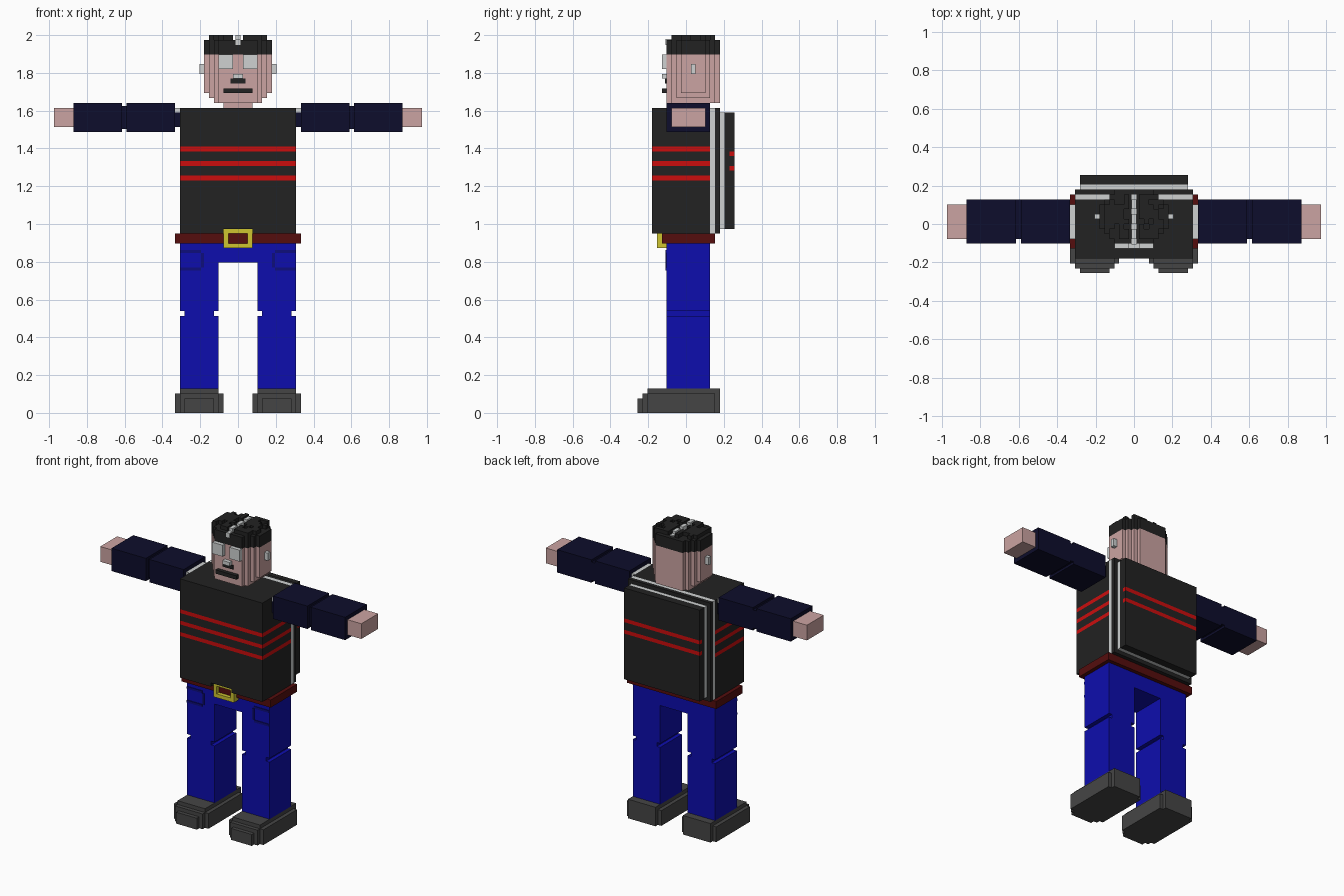
import bpy
import bmesh
import random
from mathutils import Vector

random.seed(4)
U = 2 / 78  # size of one block

cube = bpy.data.objects.get("Cube")
if cube:
    bpy.data.objects.remove(cube, do_unlink=True)


def material(name, r, g, b):
    mat = bpy.data.materials.new(name)
    mat.use_nodes = True
    mat.diffuse_color = (r, g, b, 1)
    mat.node_tree.nodes["Principled BSDF"].inputs["Base Color"].default_value = (r, g, b, 1)
    return mat


BLACK = material("soft black", .016, .016, .016)
NAVY = material("navy", .004, .004, .025)
BLUE = material("jeans blue", .004, .004, .42)
SEAM = material("dark blue", .004, .004, .2)
SKIN = material("skin", .6, .37, .36)
LIGHT = material("light grey", .62, .64, .64)
GREY = material("shoe grey", .06, .06, .06)
RED = material("red", .6, .004, .004)
MAROON = material("maroon", .09, .004, .004)
YELLOW = material("yellow", .62, .56, .03)


def part(name, mat, *boxes, mirror=False, stripes=()):
    """Join boxes (x0, x1, y0, y1, z0, z1), in blocks; stripes are red one-block bands."""
    bm = bmesh.new()
    for x0, x1, y0, y1, z0, z1 in boxes:
        low, high = Vector((x0, y0, z0)) * U, Vector((x1, y1, z1)) * U
        for v in bmesh.ops.create_cube(bm, size=1)["verts"]:
            v.co = (low + high) / 2 + v.co * (high - low)
    for z in stripes:
        for level in (z, z + 1):
            bmesh.ops.bisect_plane(bm, geom=bm.verts[:] + bm.edges[:] + bm.faces[:],
                                   plane_co=(0, 0, level * U), plane_no=(0, 0, 1))
    for f in bm.faces:
        middle = f.calc_center_median().z / U
        f.material_index = int(any(z < middle < z + 1 for z in stripes))
    mesh = bpy.data.meshes.new(name)
    bm.to_mesh(mesh)
    bm.free()
    mesh.materials.append(mat)
    if stripes:
        mesh.materials.append(RED)
    obj = bpy.data.objects.new(name, mesh)
    bpy.context.collection.objects.link(obj)
    if mirror:
        obj.modifiers.new("Mirror", "MIRROR").use_mirror_merge = False
    return obj


def rounded(base, top, shrink=0):
    """Stepped round plan shared by the head and hair; base gives each step's bottom."""
    return [(i + shrink - 7, 7 - i - shrink, -1 - i, 4 + i, z, top)
            for i, z in enumerate(base)]


# Shoes with stepped toes
part("shoes", GREY, (3, 13, -8, 6, 0, 4), (4, 12, -8, 7, 0, 5),
     (4, 12, -9, 0, 0, 4), (5, 11, -10, 0, 0, 3), mirror=True)

# Jeans
part("lower_legs", BLUE, (4, 12, -4, 5, 5, 20), mirror=True)
part("knees", BLUE, (5, 11, -4, 5, 20, 21), mirror=True)
part("upper_legs", BLUE, (4, 12, -4, 5, 21, 35), mirror=True)
part("hips", BLUE, (-4, 4, -4, 5, 31, 35))
part("pocket_seams", SEAM, (7, 7.6, -4.2, -4, 30, 33), (7.6, 12, -4.2, -4, 29.4, 30),
     (7.6, 12, -4.2, -4, 33, 33.6), mirror=True)

# Belt and buckle
part("belt", MAROON, (-13, 13, -5, 6, 35, 37))
part("buckle", YELLOW, (-3, -2, -6, -4, 34, 38), (2, 3, -6, -4, 34, 38),
     (-2, 2, -6, -4, 34, 35), (-2, 2, -6, -4, 37, 38))

# Striped jumper, notched at the hem for the buckle
part("torso", BLACK, (-12, 12, -7, 5, 38, 63), stripes=(48, 51, 54))
part("torso_hem", BLACK, (-12, -3, -7, 5, 37, 38), (3, 12, -7, 5, 37, 38),
     (-3, 3, -4, 5, 37, 38))

# Layered back panel
part("back_lining", LIGHT, (-12, 12, 5, 6, 37, 63))
part("back_panel", BLACK, (-12, 12, 6, 7, 37, 63))
part("pack_lining", LIGHT, (-11, 11, 7, 8, 38, 62))
part("pack_body", BLACK, (-11, 11, 8, 9, 38, 62))
part("pack_cover", BLACK, (-11, 11, 9, 10, 38, 62), stripes=(50, 53))

# Arms
part("shoulder_joints", NAVY, (12, 13, -3, 4, 59, 62), mirror=True)
part("shoulder_plates", LIGHT, (12, 13, -3, 4, 62, 63), mirror=True)
part("upper_arms", NAVY, (13, 23, -4, 5, 58, 64), mirror=True)
part("elbows", NAVY, (23, 24, -3, 5, 58.6, 63.4), mirror=True)
part("forearms", NAVY, (24, 34, -4, 5, 58, 64), mirror=True)
part("hands", SKIN, (34, 38, -3, 4, 59, 63), mirror=True)

# Head
part("neck", SKIN, (-3, 3, -2, 4, 63, 64))
part("head", SKIN, *rounded((66, 65, 64, 64), 74))
part("ears", LIGHT, (7, 8, 1, 2, 70, 72), mirror=True)

# Face
part("eyes", LIGHT, (1, 4, -5, -4, 71, 74), mirror=True)
part("nose", LIGHT, (-1, 1, -5, -4, 69, 70))
part("moustache", BLACK, (-1.5, 1.5, -4.3, -4, 68, 69))
part("mouth", BLACK, (-3, 3, -5, -4, 66, 67))

# Hair: a cap with a tufted top and a light parting
part("hair", BLACK, *rounded((74,) * 4, 77))
tufts = []
for x in range(-6, 6):
    for y in range(-3, 6):
        inside = abs(x + .5) + max(0, abs(y - 1) - 2) < 7
        if inside and x not in (-1, 0) and random.random() < .75:
            tufts.append((x, x + 1, y, y + 1, 77, 78))
part("hair_tufts", BLACK, *tufts)
part("parting", LIGHT, *[(-.5, .5, y, y + 2, 77, 78) for y in (-3, 0, 3)],
     (-.5, .5, -4.2, -3, 76, 77.2), (-.5, .5, -1, 6, 77, 77.3))
